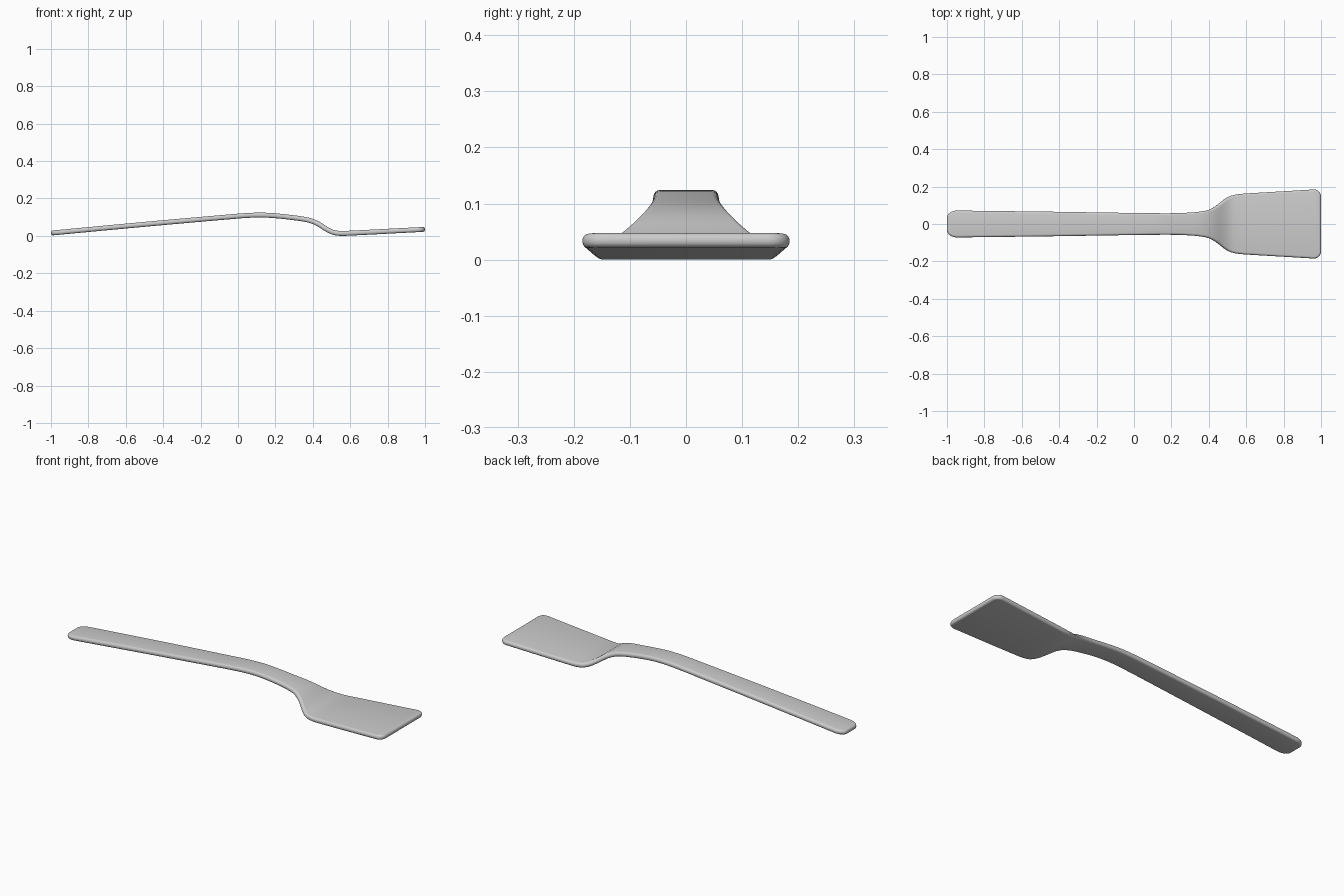
import bpy, bmesh, math
from mathutils import Vector

if "Cube" in bpy.data.objects:
    bpy.data.objects.remove(bpy.data.objects["Cube"])

THICK, ROUND, SEG = 0.026, 0.0115, 4

# Centre line (x, z) and half-width (x, y) along the length
SPINE = [(-1.05, 0.0135), (-0.5, 0.065), (0.0, 0.109), (0.07, 0.1135), (0.13, 0.1145),
         (0.2, 0.111), (0.3, 0.1), (0.35, 0.093), (0.39, 0.084), (0.43, 0.067), (0.47, 0.041),
         (0.51, 0.022), (0.55, 0.0165), (0.6, 0.018), (0.8, 0.028), (1.05, 0.041)]
WIDTH = [(-1.05, 0.073), (-0.5, 0.0665), (0.0, 0.059), (0.2, 0.0575), (0.3, 0.061),
         (0.36, 0.067), (0.4, 0.076), (0.44, 0.097), (0.48, 0.129), (0.51, 0.148),
         (0.55, 0.158), (0.6, 0.163), (0.8, 0.175), (1.05, 0.19)]


def curve_at(pts, x):
    """Smooth (cubic Hermite) interpolation through the points."""
    n = len(pts)
    i = max(k for k in range(n - 1) if pts[k][0] <= x or k == 0)

    def slope(k):
        a, b = pts[max(k - 1, 0)], pts[min(k + 1, n - 1)]
        return (b[1] - a[1]) / (b[0] - a[0])
    (x0, y0), (x1, y1) = pts[i], pts[i + 1]
    h = x1 - x0
    t = (x - x0) / h
    return ((2*t**3 - 3*t**2 + 1) * y0 + (t**3 - 2*t**2 + t) * h * slope(i)
            + (3*t**2 - 2*t**3) * y1 + (t**3 - t**2) * h * slope(i + 1))


def corner(end, rx, ry, steps=8):
    """Rounded outline corner, from the end edge to the side."""
    out = []
    for k in range(steps + 1):
        a = math.pi / 2 * k / steps
        x = end * (1 - rx * (1 - math.cos(a)))
        out.append(Vector((x, curve_at(WIDTH, x) - ry * (1 - math.sin(a)))))
    return out


# Half outline: handle end, sides, blade tip
left = corner(-1, 0.055, 0.04)
right = corner(1, 0.04, 0.04)[::-1]
xs = [-0.7, -0.45, -0.2, -0.05] + [0.02 * k for k in range(1, 32)] + [0.72, 0.84]
outline = left + [Vector((x, curve_at(WIDTH, x))) for x in xs] + right

# Rounded rim layers: (inset, height)
rim = []
for k in range(SEG + 1):
    a = math.pi / 2 * (1 - k / SEG)
    rim.append((ROUND * (1 - math.cos(a)), THICK / 2 - ROUND + ROUND * math.sin(a)))
rim += [(d, -h) for d, h in reversed(rim)]

bm = bmesh.new()
sides = {1: [], -1: []}
last = len(outline) - 1
for i, p in enumerate(outline):
    if i in (0, last):
        normal = Vector((-1 if i == 0 else 1, 0))
    else:
        d = outline[i + 1] - outline[i - 1]
        normal = Vector((-d.y, d.x)).normalized()
    cols = {1: [], -1: []}
    for inset, h in rim:
        q = p - normal * inset
        s = math.atan((curve_at(SPINE, q.x + 0.005) - curve_at(SPINE, q.x - 0.005)) / 0.01)
        x, z = q.x - h * math.sin(s), curve_at(SPINE, q.x) + h * math.cos(s)
        for m in cols:
            cols[m].append(bm.verts.new((x, m * q.y, z)))
    for m in cols:
        sides[m].append(cols[m])

A, B = sides[1], sides[-1]
for i in range(last):
    # Rim on both sides
    for S in (A, B):
        for k in range(len(rim) - 1):
            bm.faces.new((S[i][k], S[i + 1][k], S[i + 1][k + 1], S[i][k + 1]))
    # Top and bottom skins
    for k in (0, -1):
        bm.faces.new((A[i][k], A[i + 1][k], B[i + 1][k], B[i][k]))
# End edges of handle and blade
for i in (0, last):
    for k in range(len(rim) - 1):
        bm.faces.new((A[i][k], A[i][k + 1], B[i][k + 1], B[i][k]))
bmesh.ops.recalc_face_normals(bm, faces=bm.faces)

# Rest on the ground
low = min(v.co.z for v in bm.verts)
bmesh.ops.translate(bm, verts=bm.verts, vec=(0, 0, -low))

mesh = bpy.data.meshes.new("spatula")
bm.to_mesh(mesh)
bm.free()
obj = bpy.data.objects.new("spatula", mesh)
bpy.context.collection.objects.link(obj)
bpy.context.view_layer.objects.active = obj
obj.select_set(True)
bpy.ops.object.shade_smooth_by_angle(angle=math.radians(35))
